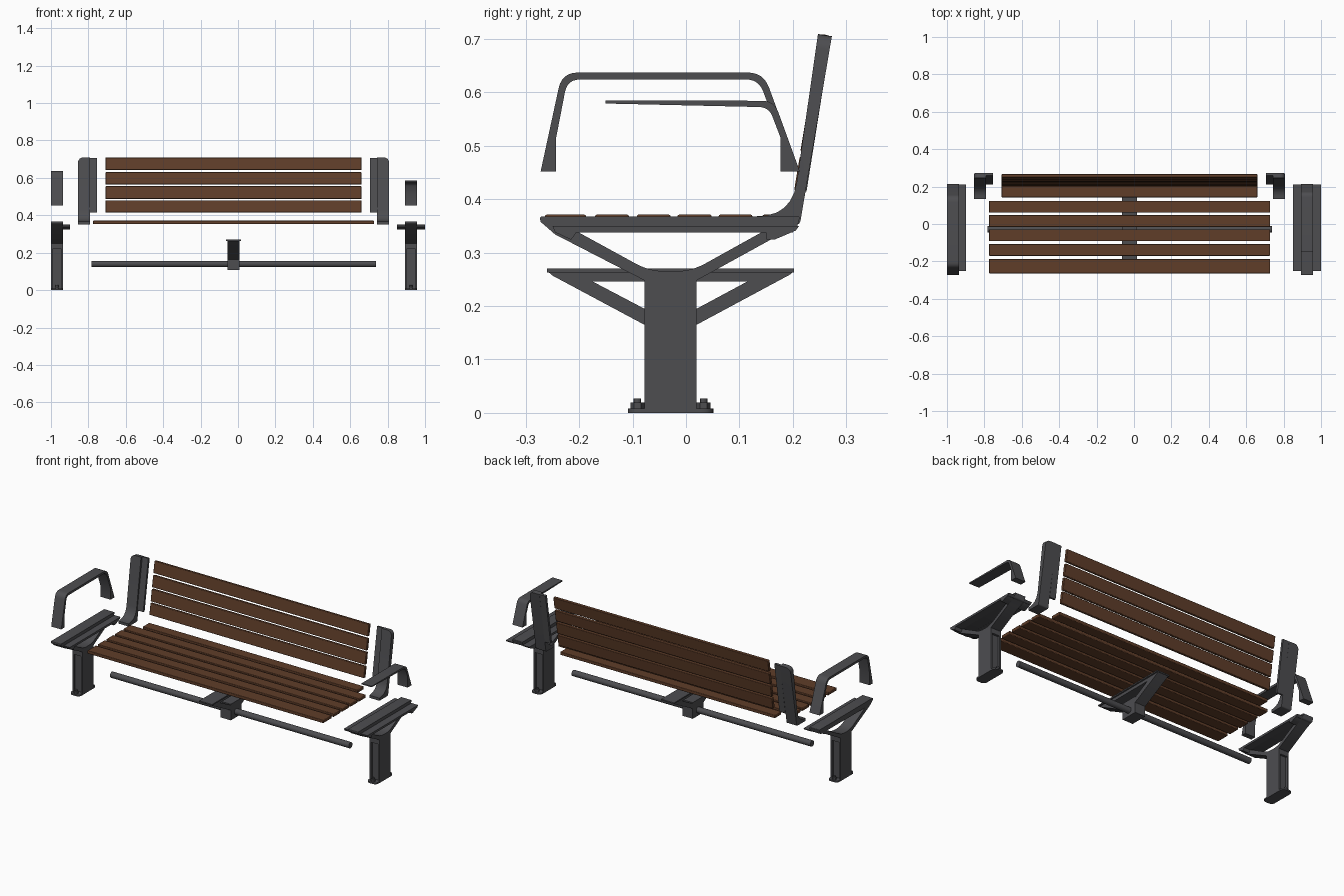
import bpy, bmesh, math
from mathutils import Vector, Matrix

if "Cube" in bpy.data.objects:
    bpy.data.objects.remove(bpy.data.objects["Cube"])


def material(name, rgb):
    m = bpy.data.materials.new(name)
    m.diffuse_color = (*rgb, 1)
    m.use_nodes = True
    m.node_tree.nodes["Principled BSDF"].inputs["Base Color"].default_value = m.diffuse_color
    return m


WOOD = material("brown wood", (0.115, 0.047, 0.022))
METAL = material("dark grey metal", (0.075, 0.075, 0.081))


def finish(name, bm, mat, bevel=0.0):
    bmesh.ops.recalc_face_normals(bm, faces=bm.faces)
    me = bpy.data.meshes.new(name)
    bm.to_mesh(me)
    bm.free()
    me.materials.append(mat)
    ob = bpy.data.objects.new(name, me)
    bpy.context.collection.objects.link(ob)
    if bevel:
        b = ob.modifiers.new("bevel", "BEVEL")
        b.width, b.segments = bevel, 2
        b.limit_method, b.angle_limit = "ANGLE", math.radians(45)
    bpy.context.view_layer.objects.active = ob
    bpy.ops.object.select_all(action="DESELECT")
    ob.select_set(True)
    bpy.ops.object.shade_smooth_by_angle(angle=math.radians(30))
    return ob


def rounded(pts, n=6):
    """Outline of (y, z) points; a third value rounds that corner."""
    out = []
    for i, p in enumerate(pts):
        c = Vector(p[:2])
        if len(p) == 2:
            out.append(c)
            continue
        a = c + (Vector(pts[i - 1][:2]) - c).normalized() * p[2]
        b = c + (Vector(pts[(i + 1) % len(pts)][:2]) - c).normalized() * p[2]
        for k in range(n + 1):
            t = k / n
            out.append(a * (1 - t) ** 2 + c * 2 * t * (1 - t) + b * t * t)
    return out


def add_prism(bm, pts, lo, hi, axis="x"):
    """Extrude an outline: (y, z) along x, or (x, y) along z."""
    put = (lambda p: (lo, p[0], p[1])) if axis == "x" else (lambda p: (p[0], p[1], lo))
    d = (hi - lo, 0, 0) if axis == "x" else (0, 0, hi - lo)
    f = bm.faces.new([bm.verts.new(put(p)) for p in rounded(pts)])
    r = bmesh.ops.extrude_face_region(bm, geom=[f])
    vs = [v for v in r["geom"] if isinstance(v, bmesh.types.BMVert)]
    bmesh.ops.translate(bm, verts=vs, vec=d)


def prism(name, outlines, x0, x1, mat, bevel=0.0):
    bm = bmesh.new()
    for o in outlines:
        add_prism(bm, o, x0, x1)
    return finish(name, bm, mat, bevel)


def rect(a0, a1, b0, b1):
    return [(a0, b0), (a1, b0), (a1, b1), (a0, b1)]


def add_cyl(bm, r, depth, matrix, n=24):
    bmesh.ops.create_cone(bm, cap_ends=True, segments=n, radius1=r, radius2=r,
                          depth=depth, matrix=matrix)


# Seat slats
for i, (y0, y1) in enumerate([(-0.264, -0.187), (-0.17, -0.107), (-0.092, -0.029),
                              (-0.016, 0.048), (0.061, 0.124)]):
    prism(f"seat_slat_{i + 1}", [rect(y0, y1, 0.353, 0.371)], -0.775, 0.728, WOOD, 0.003)
prism("rear_seat_slat", [rect(0.143, 0.203, 0.353, 0.371)], -0.708, 0.66, WOOD, 0.003)


# Backrest slats, leaning back along the support line
def lean(z):
    return 0.2055 + 0.16 * (z - 0.365)


for i, (z0, z1) in enumerate([(0.414, 0.48), (0.487, 0.556), (0.564, 0.631), (0.641, 0.709)]):
    a, b = lean(z0), lean(z1)
    prism(f"back_slat_{i + 1}", [[(a - 0.011, z0 + 0.002), (a + 0.006, z0),
                                  (b + 0.006, z1 - 0.002), (b - 0.011, z1)]],
          -0.708, 0.66, WOOD, 0.003)

# Backrest supports: outer upright with a foot, inner mounting flange
for side, xo, xm, xi in (("left", -0.855, -0.791, -0.753), ("right", 0.807, 0.743, 0.705)):
    bm = bmesh.new()
    add_prism(bm, [(0.135, 0.352), (0.213, 0.352, 0.008), (0.273, 0.705), (0.247, 0.709),
                   (0.198, 0.368, 0.065), (0.135, 0.368)], xo, xm)
    bm.edges.ensure_lookup_table()
    corner = [e for e in bm.edges
              if all(abs(v.co.x - xo) < 1e-4 and v.co.z > 0.7 for v in e.verts)]
    bmesh.ops.bevel(bm, geom=corner, offset=0.026, segments=6, profile=0.5, affect="EDGES")
    finish(f"{side}_back_support", bm, METAL)
    a, b = lean(0.415), lean(0.705)
    prism(f"{side}_back_flange", [[(a - 0.001, 0.416), (a + 0.012, 0.414),
                                   (b + 0.012, 0.705), (b - 0.001, 0.707)]],
          xm, xi, METAL)

# Armrests: a full arch on the left, a cantilevered one on the right
prism("left_armrest", [[(-0.272, 0.452), (-0.232, 0.637, 0.03), (0.145, 0.637, 0.03),
                        (0.213, 0.452), (0.177, 0.452), (0.177, 0.515),
                        (0.136, 0.624, 0.024), (-0.222, 0.624, 0.024),
                        (-0.243, 0.515), (-0.243, 0.452)]], -1.0, -0.936, METAL)
prism("right_armrest", [[(-0.151, 0.579), (-0.151, 0.585), (0.165, 0.584, 0.022),
                         (0.213, 0.452), (0.177, 0.452), (0.177, 0.515),
                         (0.155, 0.572, 0.018)]], 0.893, 0.957, METAL)

# Side legs
CY = -0.029
for side, x0, x1, tabs in (("left", -1.0, -0.936, [(-0.936, -0.897)]),
                           ("right", 0.893, 0.957, [(0.85, 0.893), (0.957, 1.0)])):
    # seat rail and Y-shaped arms
    prism(f"{side}_seat_frame", [
        [(-0.274, 0.368, 0.006), (-0.272, 0.356, 0.004), (-0.235, 0.338), (0.205, 0.34, 0.008),
         (0.214, 0.368, 0.006)],
        [(-0.268, 0.354), (-0.245, 0.334), (-0.078, 0.248), (0.02, 0.248), (0.16, 0.325),
         (0.205, 0.345), (0.145, 0.34), (0.01, 0.265, 0.03), (-0.068, 0.265, 0.03),
         (-0.205, 0.34)]], x0, x1, METAL)
    # post with shallow grooves front and rear
    bm = bmesh.new()
    e, d = 0.009, 0.012
    add_prism(bm, [(x0, -0.078), (x0 + e, -0.078), (x0 + e, -0.078 + d), (x1 - e, -0.078 + d),
                   (x1 - e, -0.078), (x1, -0.078), (x1, 0.02), (x1 - e, 0.02),
                   (x1 - e, 0.02 - d), (x0 + e, 0.02 - d), (x0 + e, 0.02), (x0, 0.02)],
              0.0, 0.22, "z")
    add_prism(bm, rect(x0, x1, -0.078, 0.02), 0.22, 0.25, "z")
    finish(f"{side}_leg_post", bm, METAL)
    # foot plate and bolts
    bm = bmesh.new()
    add_prism(bm, [(x0, -0.109, 0.025), (x1, -0.109, 0.025), (x1, 0.051, 0.025),
                   (x0, 0.051, 0.025)], 0.0, 0.008, "z")
    for s in (-1, 1):
        c = ((x0 + x1) / 2, CY + s * 0.062)
        add_cyl(bm, 0.013, 0.012, Matrix.Translation((*c, 0.013)), 6)
        add_cyl(bm, 0.007, 0.02, Matrix.Translation((*c, 0.017)), 12)
    finish(f"{side}_foot_plate", bm, METAL)
    # slat carrier tabs with thicker lugs at both ends
    for i, (a, b) in enumerate(tabs):
        prism(f"{side}_slat_carrier_{i + 1}", [
            rect(-0.22, 0.2, 0.338, 0.35),
            [(-0.25, 0.35), (-0.245, 0.338), (-0.215, 0.324), (-0.205, 0.338), (-0.205, 0.35)],
            [(0.15, 0.35), (0.15, 0.325), (0.165, 0.324), (0.205, 0.341), (0.212, 0.35)]],
              a, b, METAL)

# Centre support: post, struts and slat plate
prism("centre_support", [
    rect(-0.078, 0.02, 0.107, 0.2),
    [(-0.258, 0.264), (-0.25, 0.257), (-0.078, 0.165), (-0.078, 0.195), (-0.175, 0.246),
     (-0.175, 0.264)],
    [(0.2, 0.264), (0.195, 0.259), (0.02, 0.165), (0.02, 0.195), (0.115, 0.246),
     (0.115, 0.264)],
    rect(-0.175, 0.115, 0.246, 0.264)], -0.057, 0.009, METAL)
prism("centre_slat_plate", [rect(-0.26, 0.202, 0.263, 0.27)], -0.065, 0.017, METAL)

# Long cross rod through the centre support
bm = bmesh.new()
add_cyl(bm, 0.017, 1.522, Matrix.Translation((-0.023, CY, 0.14)) @ Matrix.Rotation(math.pi / 2, 4, "Y"))
finish("cross_rod", bm, METAL)
